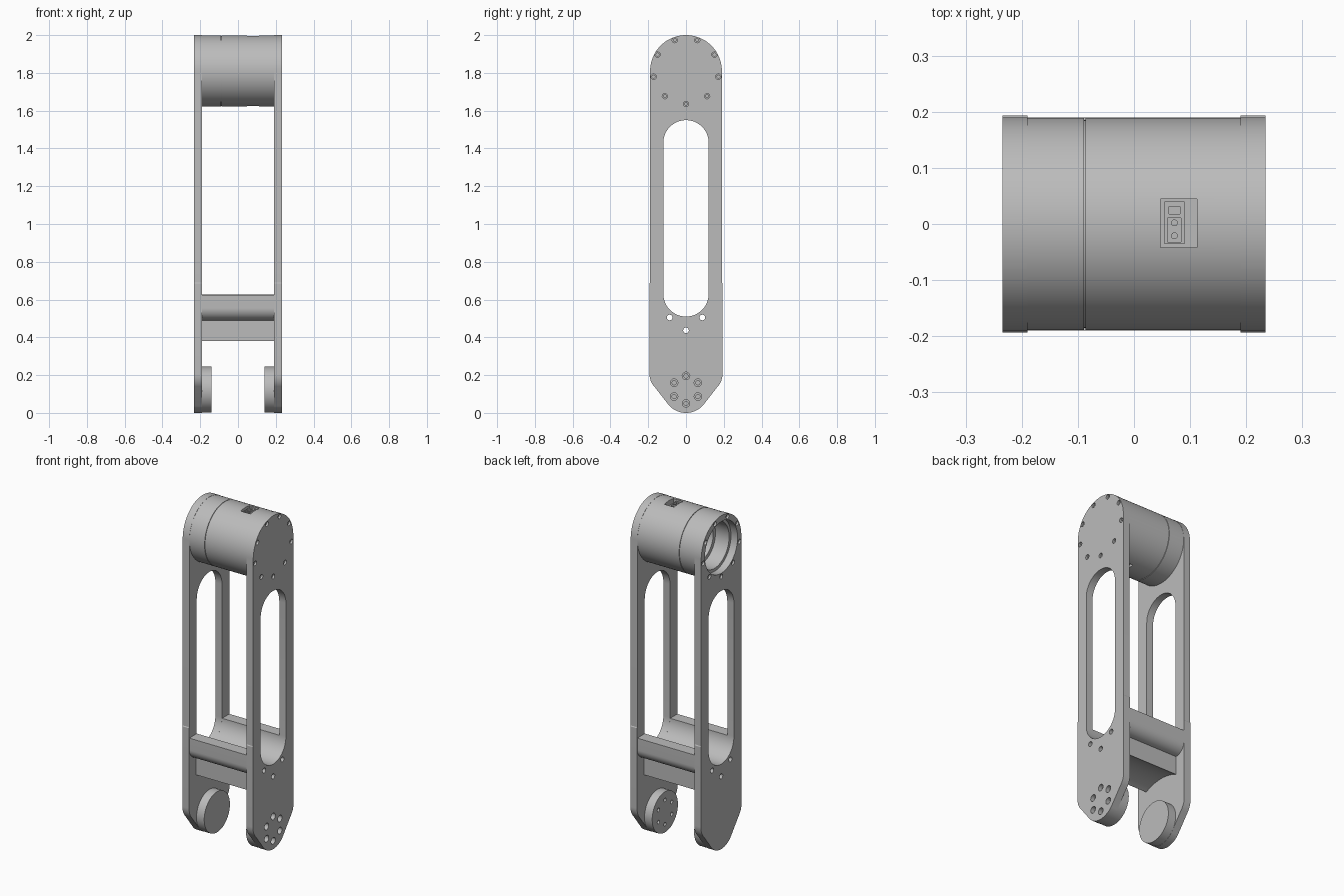
import bpy, bmesh
from math import sin, cos, pi, radians, hypot, atan2
from mathutils import Matrix, Vector

old = bpy.data.objects.get("Cube")
if old:
    bpy.data.objects.remove(old, do_unlink=True)

grey = bpy.data.materials.new("machined_grey")
grey.use_nodes = True
grey.diffuse_color = (0.5, 0.5, 0.5, 1)
grey.node_tree.nodes["Principled BSDF"].inputs["Base Color"].default_value = grey.diffuse_color

TOP_Z, PIVOT_Z = 1.81, 0.123     # housing axis and lower pivot axis
OUT, INN = 0.234, 0.19           # plate outer and inner faces


def finish(name, bm):
    bmesh.ops.recalc_face_normals(bm, faces=bm.faces)
    me = bpy.data.meshes.new(name)
    bm.to_mesh(me)
    bm.free()
    me.materials.append(grey)
    ob = bpy.data.objects.new(name, me)
    bpy.context.collection.objects.link(ob)
    return ob


def arc(cy, cz, r, a0, a1, n=24):
    angles = [radians(a0 + (a1 - a0) * i / n) for i in range(n + 1)]
    return [(cy + r * cos(a), cz + r * sin(a)) for a in angles]


def prisms(name, profiles, x0, x1):
    """Extrude closed (y, z) profiles along x."""
    bm = bmesh.new()
    for pts in profiles:
        face = bm.faces.new([bm.verts.new((x0, y, z)) for y, z in pts])
        new = bmesh.ops.extrude_face_region(bm, geom=[face], use_keep_orig=True)["geom"]
        bmesh.ops.translate(bm, vec=(x1 - x0, 0, 0),
                            verts=[v for v in new if isinstance(v, bmesh.types.BMVert)])
    return finish(name, bm)


def rods(name, centres, r, x0, x1, n=20):
    return prisms(name, [arc(y, z, r, 0, 360, n)[:-1] for y, z in centres], x0, x1)


def box(name, x0, x1, y0, y1, z0, z1):
    return prisms(name, [[(y0, z0), (y1, z0), (y1, z1), (y0, z1)]], x0, x1)


def cut(ob, cutter):
    cutter.hide_render = True
    mod = ob.modifiers.new("cut", "BOOLEAN")
    mod.operation, mod.solver, mod.object = "DIFFERENCE", "EXACT", cutter
    bpy.context.view_layer.objects.active = ob
    bpy.ops.object.modifier_apply(modifier=mod.name)
    bpy.data.objects.remove(cutter, do_unlink=True)


def ring(cz, r, n, start):
    return [(r * cos(start + 2 * pi * i / n), cz + r * sin(start + 2 * pi * i / n)) for i in range(n)]


def mirror_y(half):
    return half + [(-y, z) for y, z in reversed(half)]


# Hole patterns
rim_holes = ring(TOP_Z, 0.174, 9, -pi / 2)
pivot_holes = ring(PIVOT_Z, 0.073, 6, pi / 2)
tie_holes = [(-0.087, 0.505), (0.087, 0.505), (0, 0.437)]

# Side plates: round head, slightly wider lower half, tapered foot
half = arc(0, PIVOT_Z, 0.123, -89, -45, 10)
half += arc(0.093, 0.205, 0.1, -45, 0, 10)
half += [(0.193, 0.685), (0.19, 0.69)] + arc(0, TOP_Z, 0.19, 0, 89, 24)
outline = mirror_y(half)
slot = arc(0, 1.43, 0.12, 0, 180) + arc(0, 0.63, 0.12, 180, 360)

for side, name in ((1, "left_plate"), (-1, "right_plate")):
    plate = prisms(name, [outline], side * INN, side * OUT)
    lo, hi = sorted((side * (INN - 0.03), side * (OUT + 0.03)))
    cut(plate, prisms("slot_cutter", [slot], lo, hi))
    cut(plate, rods("tie_cutter", tie_holes, 0.015, lo, hi))
    cut(plate, rods("rim_cutter", rim_holes, 0.014, side * (OUT - 0.012), side * (OUT + 0.03)))
    cut(plate, rods("rim_bolt_cutter", rim_holes, 0.008, side * (OUT - 0.03), side * (OUT + 0.03)))

    # Pivot bosses on the inner faces
    boss = rods(name.replace("plate", "pivot_boss"), [(0, PIVOT_Z)], 0.122,
                side * 0.139, side * INN, 64)
    if side > 0:
        cut(plate, rods("pivot_cutter", pivot_holes, 0.02, OUT - 0.025, hi))
        cut(plate, rods("pivot_bolt_cutter", pivot_holes, 0.011, lo, hi))
        cut(boss, rods("boss_cutter", pivot_holes, 0.011, 0.1, 0.22))
    else:
        cut(plate, rods("bore_cutter", [(0, TOP_Z)], 0.155, lo, hi, 64))

# Cross member: trough on top, rounded shoulders, arched underside
reach = hypot(0.125, 0.38 - PIVOT_Z)
edge = atan2(0.38 - PIVOT_Z, 0.125) * 180 / pi
half = arc(0, 0.63, 0.12, -89, -2) + [(0.19, 0.625)]
half += arc(0.125, 0.555, 0.065, 0, -90, 14) + arc(0, PIVOT_Z, reach, edge, 89, 12)
cross = prisms("cross_member", [mirror_y(half)], -INN, INN)
cut(cross, rods("cross_cutter", tie_holes, 0.015, -0.3, 0.3))

# Motor housing: lathed around x, with a seam groove and an open stepped bore
profile = [(-0.03, 0), (-0.03, 0.05), (-0.07, 0.05), (-0.07, 0.085), (-0.045, 0.085),
           (-0.045, 0.115), (-0.1, 0.115), (-0.1, 0.137), (-INN, 0.137), (-INN, 0.189),
           (-0.0895, 0.189), (-0.0895, 0.185), (-0.0865, 0.185), (-0.0865, 0.189),
           (INN, 0.189), (INN, 0)]
bm = bmesh.new()
verts = [bm.verts.new((x, 0, TOP_Z + r)) for x, r in profile]
edges = [bm.edges.new(p) for p in zip(verts, verts[1:])]
bmesh.ops.spin(bm, geom=verts + edges, cent=(0, 0, TOP_Z), axis=(1, 0, 0),
               angle=2 * pi, steps=96, use_duplicate=False)
bmesh.ops.remove_doubles(bm, verts=bm.verts, dist=1e-5)
housing = finish("motor_housing", bm)

# Connector pockets above and below, each with a socket block and pins
for up, name in ((1, "upper"), (-1, "lower")):
    def z(d):
        return TOP_Z + up * d
    cut(housing, box("pocket_cutter", 0.047, 0.112, -0.042, 0.045, z(0.155), z(0.22)))
    block = box(name + "_connector", 0.054, 0.09, -0.036, 0.04, z(0.154), z(0.178))
    cut(block, box("socket_cutter", 0.06, 0.084, -0.032, 0.011, z(0.164), z(0.19)))
    cut(block, box("port_cutter", 0.062, 0.082, 0.018, 0.031, z(0.164), z(0.19)))
    bm = bmesh.new()
    for y in (-0.021, 0.002):
        bmesh.ops.create_cone(bm, cap_ends=True, segments=16, radius1=0.006, radius2=0.006,
                              depth=0.012, matrix=Matrix.Translation(Vector((0.072, y, z(0.169)))))
    finish(name + "_connector_pins", bm)

# Smooth curved faces, keep machined edges sharp
bpy.ops.object.select_all(action="DESELECT")
for ob in bpy.context.collection.objects:
    if ob.type == "MESH" and grey.name in ob.data.materials:
        ob.select_set(True)
        bpy.context.view_layer.objects.active = ob
bpy.ops.object.shade_smooth_by_angle(angle=radians(30))
